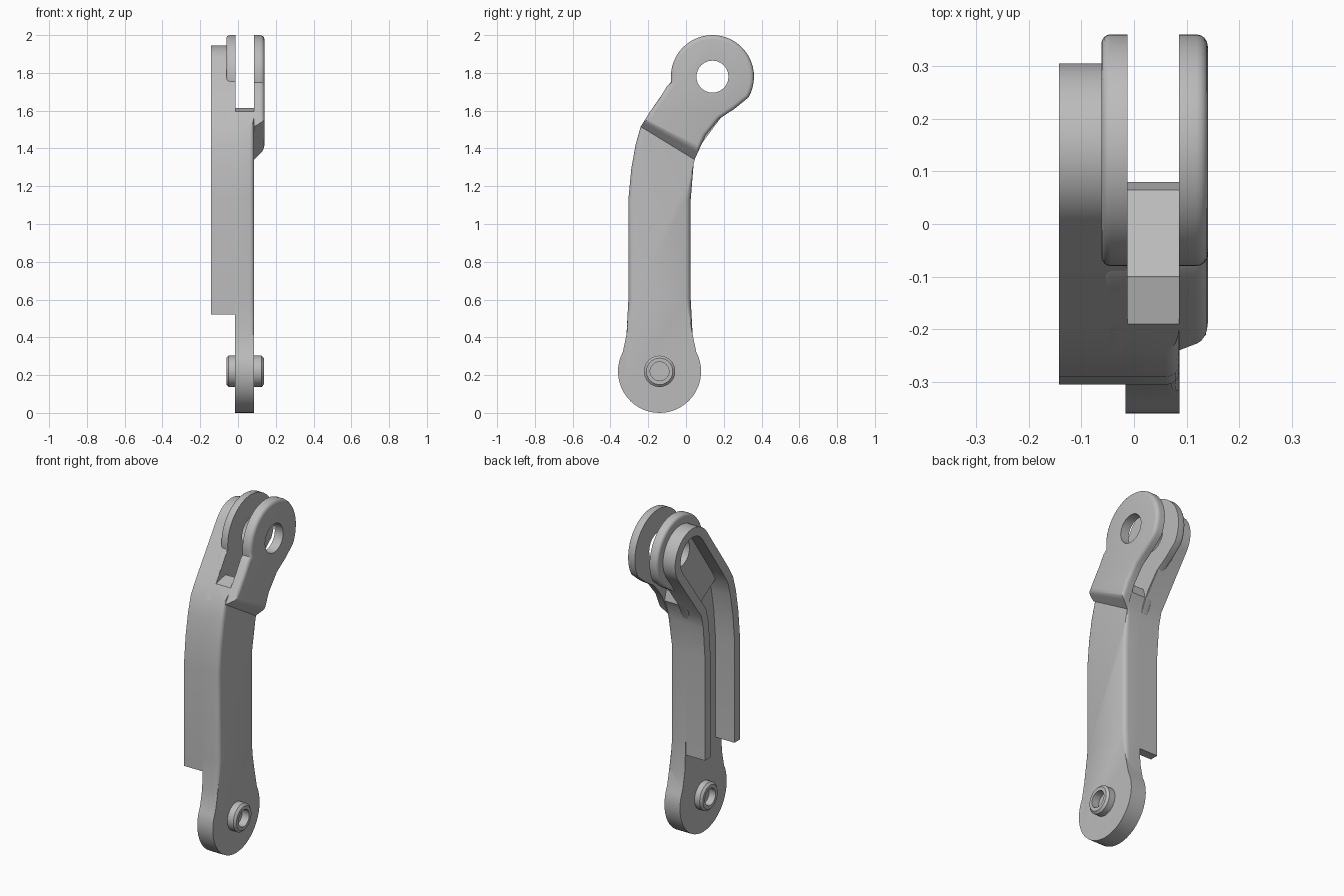
import bpy, bmesh
from math import radians, cos, sin, pi
from mathutils import Vector

if "Cube" in bpy.data.objects:
    bpy.data.objects.remove(bpy.data.objects["Cube"])

grey = bpy.data.materials.new("plain grey")
grey.use_nodes = True
GREY = (0.5, 0.5, 0.5, 1)
grey.diffuse_color = GREY
grey.node_tree.nodes["Principled BSDF"].inputs["Base Color"].default_value = GREY

HEAD, FOOT, R = (0.14, 1.78), (-0.14, 0.22), 0.22


def arc(centre, r, a0, a1, n):
    """Points (y, z) along an arc, angles in degrees."""
    angles = [radians(a0 + (a1 - a0) * i / n) for i in range(n + 1)]
    return [(centre[0] + r * cos(a), centre[1] + r * sin(a)) for a in angles]


def finish(name, bm):
    bmesh.ops.recalc_face_normals(bm, faces=bm.faces)
    mesh = bpy.data.meshes.new(name)
    bm.to_mesh(mesh)
    bm.free()
    mesh.materials.append(grey)
    ob = bpy.data.objects.new(name, mesh)
    bpy.context.collection.objects.link(ob)
    return ob


def smooth(ob):
    bpy.ops.object.select_all(action='DESELECT')
    ob.select_set(True)
    bpy.context.view_layer.objects.active = ob
    bpy.ops.object.shade_smooth_by_angle(angle=radians(35))


def prism(name, pts, x0, x1, rounded=None, width=0.025, ramp=0):
    """Extrude a side outline from x0 to x1 and round the chosen edges at x1.
    With a ramp, the first and last points slide up the outline at x1."""
    bm = bmesh.new()
    outer = [Vector(p) for p in pts]
    if ramp:
        outer[0] = outer[0].lerp(outer[1], ramp)
        outer[-1] = outer[-1].lerp(outer[-2], ramp)
    a = [bm.verts.new((x0, y, z)) for y, z in pts]
    b = [bm.verts.new((x1, p.x, p.y)) for p in outer]
    bm.faces.new(a)
    bm.faces.new(b)
    n = len(a)
    for i in range(n):
        j = (i + 1) % n
        bm.faces.new((a[i], a[j], b[j], b[i]))
    bmesh.ops.recalc_face_normals(bm, faces=bm.faces)
    if rounded:
        edges = [e for e in bm.edges
                 if all(abs(v.co.x - x1) < 1e-5 for v in e.verts)
                 and rounded((e.verts[0].co + e.verts[1].co) / 2)]
        bmesh.ops.bevel(bm, geom=edges, offset=width, segments=4, profile=0.5,
                        affect='EDGES', clamp_overlap=False)
    return finish(name, bm)


def drill(ob, centre, r):
    """Cut a round hole along x."""
    cutter = prism("hole_cutter", arc(centre, r, 0, 345, 23), -0.5, 0.5)
    cutter.hide_render = True
    mod = ob.modifiers.new("hole", 'BOOLEAN')
    mod.operation, mod.solver, mod.object = 'DIFFERENCE', 'EXACT', cutter
    bpy.context.view_layer.objects.active = ob
    bpy.ops.object.modifier_apply(modifier=mod.name)
    bpy.data.objects.remove(cutter)


# Side outlines shared by the parts, as (y, z)
front_edge = [(-0.305, 1.13), (-0.29, 1.29), (-0.267, 1.42), (-0.24, 1.515), (-0.19, 1.595)]
back_edge = [(0.06, 1.395), (0.04, 1.315), (0.025, 1.13)]
front_neck = [(-0.315, 0.415), (-0.305, 0.6)]
back_neck = [(0.025, 0.6), (0.035, 0.415)]
slot_floor = [(-0.1, 1.615), (0.065, 1.49), (0.08, 1.432)]

# Arm plate, with a round foot and the slot floor on top
smooth(prism("arm_plate",
             front_neck + front_edge + slot_floor + back_edge + back_neck
             + arc(FOOT, R, 388, 152, 32)[::1],
             -0.016, 0.086,
             rounded=lambda p: 0.5 < p.z < 1.38 - 0.73 * p.y))

# Two fork lugs carrying the head hole
lug_outline = ([(-0.24, 1.515), (-0.19, 1.595), (-0.14, 1.665), (-0.1, 1.73)]
               + arc(HEAD, R, 188, -30, 30)
               + [(0.257, 1.61), (0.177, 1.558), (0.103, 1.468), (0.045, 1.34)])
for name, x0, x1, ramp in (("outer_lug", 0.085, 0.14, 0.4), ("inner_lug", -0.012, -0.062, 0)):
    lug = prism(name, lug_outline, x0, x1, rounded=lambda p: True,
                width=0.022 if ramp else 0.018, ramp=ramp)
    drill(lug, HEAD, 0.085)
    smooth(lug)

# Channel wall: a strip up the front, around the head and down the back
path = [Vector(p) for p in [(-0.305, 0.52)] + front_edge
        + arc(HEAD, 0.165, 147, -37, 24) + back_edge + [(0.025, 0.52)]]
bm = bmesh.new()
rows = []
for i, p in enumerate(path):
    before = (p - path[i - 1]).normalized() if i else Vector((0, 1))
    after = (path[i + 1] - p).normalized() if i < len(path) - 1 else Vector((0, -1))
    t = (before + after).normalized()
    q = p + Vector((t.y, -t.x)) * 0.052
    rows.append([bm.verts.new((x, v.x, v.y))
                 for x, v in ((-0.0145, p), (-0.142, p), (-0.142, q), (-0.0145, q))])
for r0, r1 in zip(rows, rows[1:]):
    for k in range(4):
        bm.faces.new((r0[k], r0[(k + 1) % 4], r1[(k + 1) % 4], r1[k]))
bm.faces.new(rows[0])
bm.faces.new(rows[-1])
smooth(finish("channel_wall", bm))

# Hollow pivot boss through the foot, turned about the x axis
profile = [(-0.02, 0), (-0.02, 0.05), (-0.062, 0.05), (-0.062, 0.07), (-0.05, 0.083),
           (0.125, 0.083), (0.137, 0.07), (0.137, 0.05), (0.09, 0.05), (0.09, 0)]
bm = bmesh.new()
vs = [bm.verts.new((x, FOOT[0], FOOT[1] + r)) for x, r in profile]
es = [bm.edges.new(pair) for pair in zip(vs, vs[1:])]
bmesh.ops.spin(bm, geom=vs + es, cent=(0, *FOOT), axis=(1, 0, 0), angle=2 * pi, steps=32)
bmesh.ops.remove_doubles(bm, verts=bm.verts, dist=1e-4)
smooth(finish("pivot_boss", bm))
